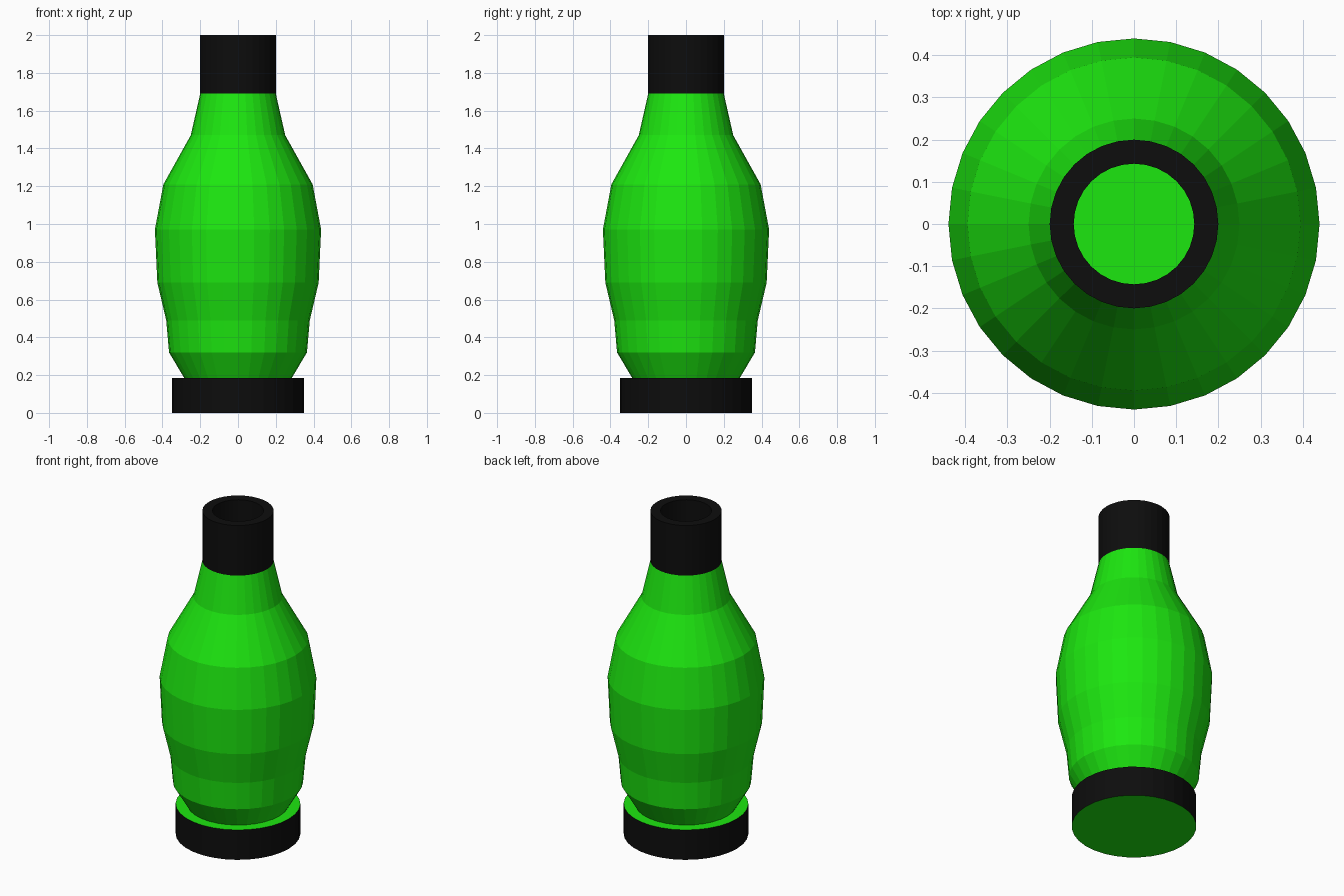
import bpy, bmesh, math

if "Cube" in bpy.data.objects:
    bpy.data.objects.remove(bpy.data.objects["Cube"])

SIDES = 32


def material(name, color):
    m = bpy.data.materials.new(name)
    m.diffuse_color = (*color, 1)
    m.use_nodes = True
    m.node_tree.nodes["Principled BSDF"].inputs["Base Color"].default_value = m.diffuse_color
    return m


GREEN = material("green", (0.012, 0.8, 0.005))
BLACK = material("black", (0.004, 0.004, 0.004))


def lathe(name, profile, mats):
    """Revolve (radius, z) points; mats holds 0 green / 1 black per segment. Radius 0 closes a disc."""
    bm = bmesh.new()
    rings = []
    for r, z in profile:
        n = SIDES if r > 0 else 1
        rings.append([bm.verts.new((r * math.cos(2 * math.pi * i / SIDES),
                                    r * math.sin(2 * math.pi * i / SIDES), z)) for i in range(n)])
    for a, b, mat in zip(rings, rings[1:], mats):
        if len(a) == 1:
            faces = [bm.faces.new(b[::-1])]
            bm.verts.remove(a[0])
        elif len(b) == 1:
            faces = [bm.faces.new(a)]
            bm.verts.remove(b[0])
        else:
            faces = [bm.faces.new((a[i], a[(i + 1) % SIDES], b[(i + 1) % SIDES], b[i]))
                     for i in range(SIDES)]
        for f in faces:
            f.material_index = mat
    me = bpy.data.meshes.new(name)
    bm.to_mesh(me)
    bm.free()
    me.materials.append(GREEN)
    me.materials.append(BLACK)
    ob = bpy.data.objects.new(name, me)
    bpy.context.collection.objects.link(ob)
    return ob


# Base: green underside, black band, green ledge
lathe("base", [(0, 0), (0.35, 0), (0.35, 0.185), (0.285, 0.185)], [0, 1, 0])

# Faceted bottle body
body = [(0.285, 0.185), (0.365, 0.32), (0.38, 0.49), (0.427, 0.69), (0.44, 0.97),
        (0.395, 1.21), (0.25, 1.47), (0.2, 1.69)]
lathe("body", body, [0] * 7)

# Neck collar: black outside, rim and bore, green floor inside
lathe("collar", [(0.2, 1.69), (0.2, 2.0), (0.143, 2.0), (0.143, 1.69), (0, 1.69)], [1, 1, 1, 0])
